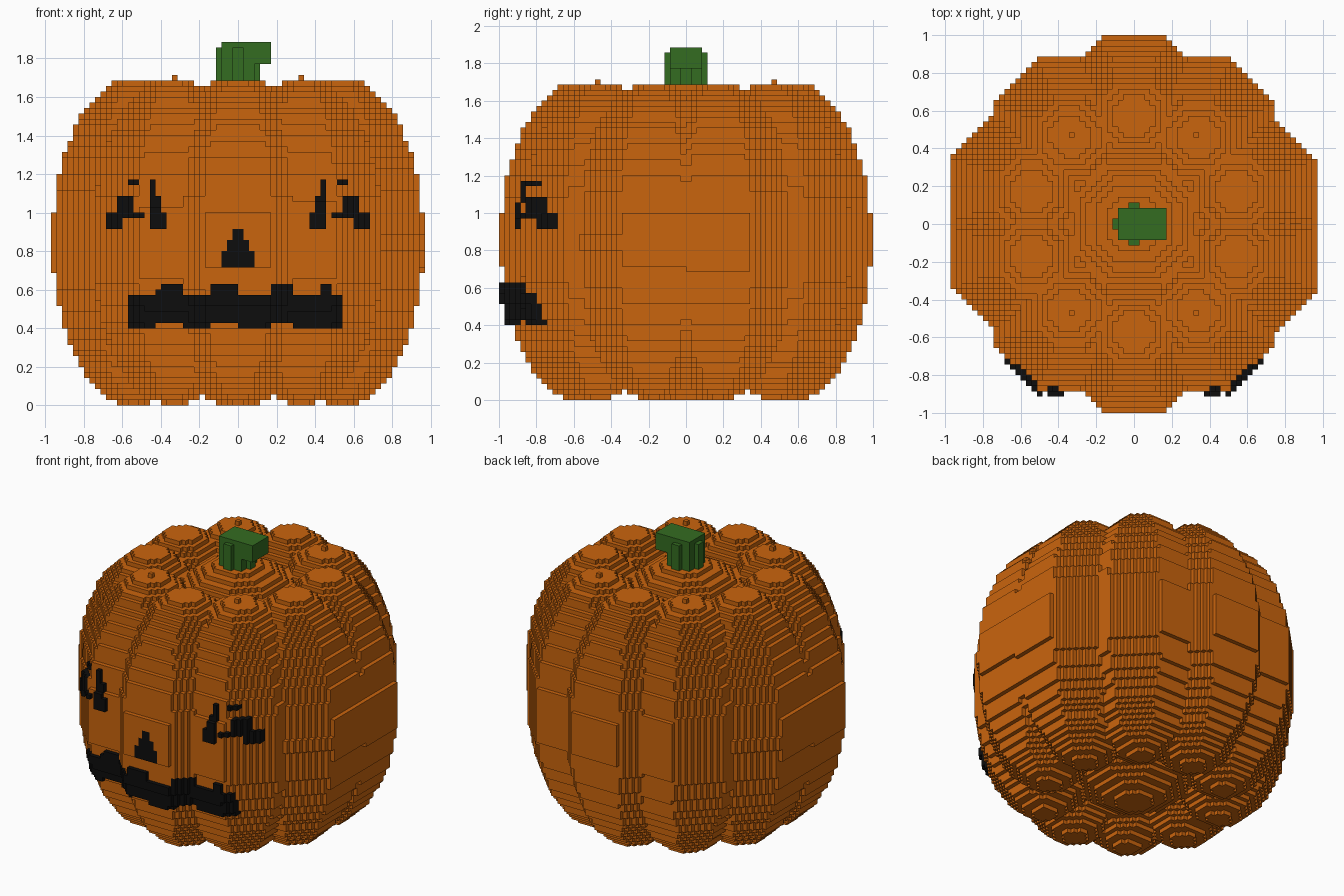
import bpy, math

if "Cube" in bpy.data.objects:
    bpy.data.objects.remove(bpy.data.objects["Cube"])

S = 2 / 70            # block size
cells = {}            # (i, j, k) -> part name


def material(name, rgb):
    m = bpy.data.materials.new(name)
    m.diffuse_color = (*rgb, 1)
    m.use_nodes = True
    m.node_tree.nodes["Principled BSDF"].inputs["Base Color"].default_value = m.diffuse_color
    return m


ORANGE = material("pumpkin orange", (0.59, 0.128, 0.004))
GREEN = material("stem green", (0.034, 0.15, 0.015))
BLACK = material("face black", (0.004, 0.004, 0.004))


def lobe(cx, cy, radius, cz=0.8504, half_height=0.85):
    """Fill an upright ellipsoid with an octagonal cross-section."""
    for k in range(60):
        t = ((k + 0.5) * S - cz) / half_height
        if abs(t) >= 1:
            continue
        r = radius * math.sqrt(1 - t * t)
        for i in range(math.floor((cx - r) / S), math.ceil((cx + r) / S) + 1):
            dx = abs((i + 0.5) * S - cx)
            for j in range(math.floor((cy - r) / S), math.ceil((cy + r) / S) + 1):
                dy = abs((j + 0.5) * S - cy)
                if max(dx, dy, (dx + dy) / math.sqrt(2)) <= r:
                    cells[i, j, k] = "pumpkin_body"


def box(part, x, y, z):
    for i in range(*x):
        for j in range(*y):
            for k in range(*z):
                cells[i, j, k] = part


def carve(part, rects, raised):
    """Colour the front blocks inside (x0, x1, z0, z1), optionally raised by one block."""
    for i, k in {(i, k) for x0, x1, z0, z1 in rects
                 for i in range(x0, x1) for k in range(z0, z1)}:
        j = next(j for j in range(-36, 1) if (i, j, k) in cells)
        cells[i, j, k] = part
        if raised:
            cells[i, j - 1, k] = part


# Body: core with ten lobes around it
lobe(0, 0, 0.59)
for n in range(10):
    a = math.radians(90 + 36 * n) - 0.002
    lobe(0.5715 * math.cos(a), 0.5715 * math.sin(a), 0.42)

# Eyes, mirrored
eye = [(13, 16, 32, 35), (14, 16, 35, 38), (15, 16, 38, 41), (17, 18, 34, 35),
       (18, 20, 40, 41), (18, 19, 34, 35), (19, 22, 34, 38), (21, 24, 32, 35)]
carve("right_eye", eye, True)
carve("left_eye", [(-b, -a, c, d) for a, b, c, d in eye], True)

# Nose and jagged mouth
carve("nose", [(-3, 3, 25, 28), (-2, 2, 28, 30), (-1, 1, 30, 32)], False)
carve("mouth", [(-20, -15, 14, 20), (-15, -14, 15, 21), (-14, -10, 15, 22),
                (-10, -5, 14, 20), (-5, 0, 15, 22), (0, 6, 14, 20), (6, 10, 15, 22),
                (10, 19, 14, 20), (15, 17, 20, 22)], True)

# Stem: ribbed post with a cap leaning to one side
box("stem", (-3, 3), (-3, 3), (58, 65))
box("stem", (-4, 4), (-1, 1), (58, 65))
box("stem", (-1, 1), (-4, 4), (58, 65))
box("stem", (-3, 6), (-3, 3), (62, 66))

# Outer faces of a block: neighbour direction and its four corners
SIDES = {
    (1, 0, 0): ((1, 0, 0), (1, 1, 0), (1, 1, 1), (1, 0, 1)),
    (-1, 0, 0): ((0, 0, 0), (0, 0, 1), (0, 1, 1), (0, 1, 0)),
    (0, 1, 0): ((0, 1, 0), (0, 1, 1), (1, 1, 1), (1, 1, 0)),
    (0, -1, 0): ((0, 0, 0), (1, 0, 0), (1, 0, 1), (0, 0, 1)),
    (0, 0, 1): ((0, 0, 1), (1, 0, 1), (1, 1, 1), (0, 1, 1)),
    (0, 0, -1): ((0, 0, 0), (0, 1, 0), (1, 1, 0), (1, 0, 0)),
}

# Turn each part's exposed block faces into a mesh
parts = {}
for (i, j, k), part in cells.items():
    verts, faces = parts.setdefault(part, ({}, []))
    for (a, b, c), corners in SIDES.items():
        if (i + a, j + b, k + c) not in cells:
            faces.append([verts.setdefault((i + u, j + v, k + w), len(verts))
                          for u, v, w in corners])

for part, (verts, faces) in parts.items():
    mesh = bpy.data.meshes.new(part)
    mesh.from_pydata([(x * S, y * S, z * S) for x, y, z in verts], [], faces)
    mesh.materials.append({"pumpkin_body": ORANGE, "stem": GREEN}.get(part, BLACK))
    bpy.context.collection.objects.link(bpy.data.objects.new(part, mesh))
